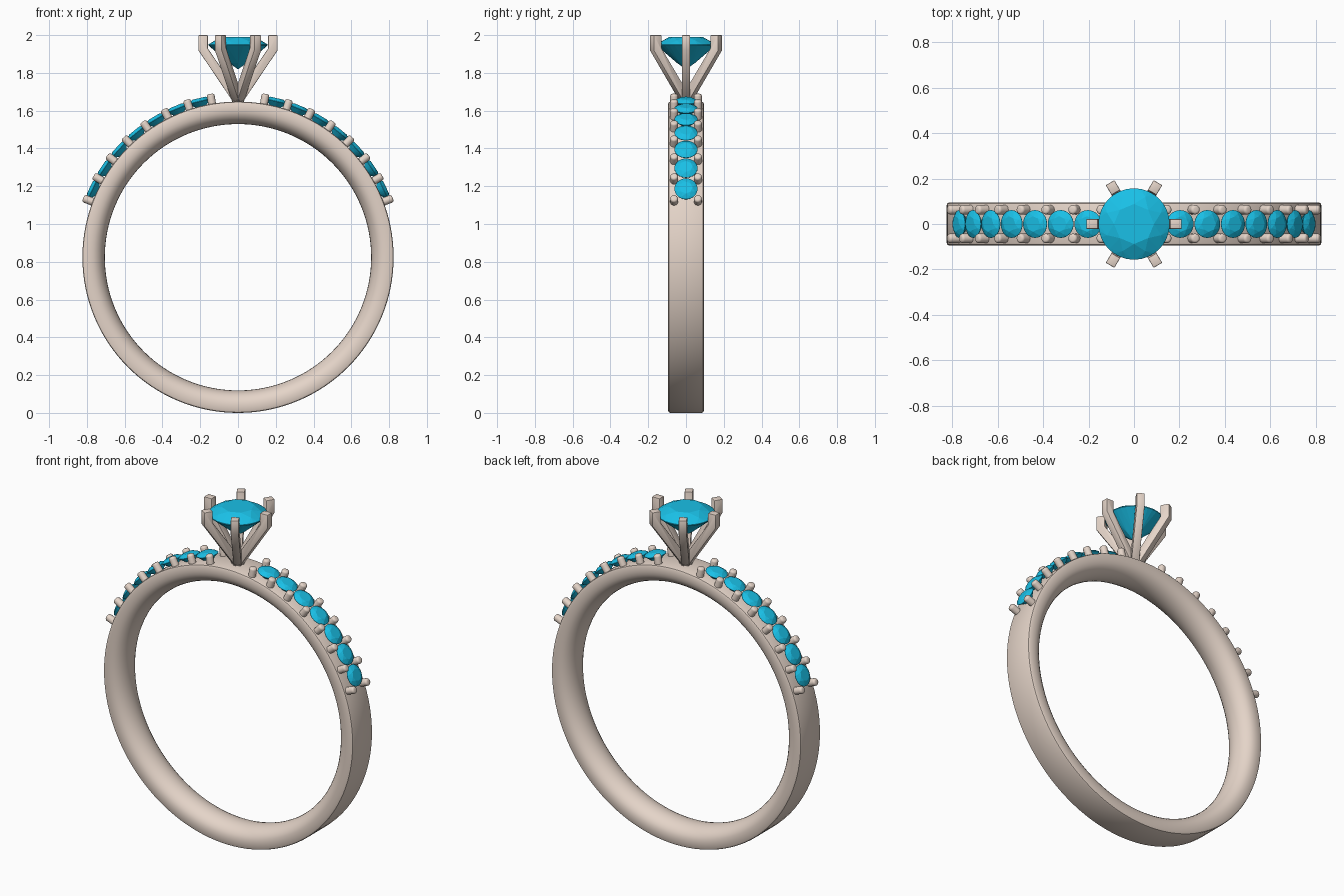
import bpy, bmesh
from math import sin, cos, pi, radians
from mathutils import Matrix, Vector

if "Cube" in bpy.data.objects:
    bpy.data.objects.remove(bpy.data.objects["Cube"])

CZ, R = 0.824, 0.824          # ring centre height, outer radius


def material(name, colour):
    m = bpy.data.materials.new(name)
    m.diffuse_color = colour
    m.use_nodes = True
    m.node_tree.nodes["Principled BSDF"].inputs["Base Color"].default_value = m.diffuse_color
    return m


METAL = material("rose_metal", (0.78, 0.66, 0.58, 1))
GEM = material("blue_gem", (0.01, 0.53, 0.80, 1))


def finish(bm, name, mat, smooth=None):
    bmesh.ops.recalc_face_normals(bm, faces=bm.faces)
    me = bpy.data.meshes.new(name)
    bm.to_mesh(me)
    bm.free()
    me.materials.append(mat)
    ob = bpy.data.objects.new(name, me)
    bpy.context.collection.objects.link(ob)
    if smooth:
        bpy.ops.object.select_all(action='DESELECT')
        ob.select_set(True)
        bpy.context.view_layer.objects.active = ob
        bpy.ops.object.shade_smooth_by_angle(angle=radians(smooth))
    return ob


def radial(angle, r, y=0.0):
    """Frame on the band: local z points outward, angle measured from the top."""
    return (Matrix.Translation((0, 0, CZ)) @ Matrix.Rotation(angle, 4, 'Y')
            @ Matrix.Translation((0, y, r)))


def gem(name, radius, crown, depth, matrix):
    """Round brilliant cut as a hull of facet rings, girdle at local z = 0."""
    bm = bmesh.new()
    rings = [(8, 0.56, crown, 0), (8, 0.82, crown * 0.52, pi / 8),
             (32, 1.0, 0.0, 0), (32, 1.0, -depth * 0.04, 0)]
    for n, r, z, off in rings:
        for i in range(n):
            a = 2 * pi * i / n + off
            bm.verts.new((radius * r * cos(a), radius * r * sin(a), z))
    for i in range(8):
        a = 2 * pi * i / 8
        bm.verts.new((radius * 0.3 * cos(a), radius * 0.3 * sin(a), -depth * 0.75))
    bm.verts.new((0, 0, -depth))
    bmesh.ops.convex_hull(bm, input=bm.verts[:])
    bmesh.ops.dissolve_limit(bm, angle_limit=radians(0.5), verts=bm.verts[:], edges=bm.edges[:])
    bm.transform(matrix)
    return finish(bm, name, GEM)


# Band: flat outside, comfort-fit curved inside, lathed around y
half = [(0.0, R), (0.084, R), (0.091, R - 0.003), (0.095, R - 0.011), (0.095, 0.782)]
half += [(0.095 * cos(t), 0.782 - 0.077 * sin(t)) for t in (pi / 2 * k / 7 for k in range(1, 8))]
profile = half[:-1] + [(0.0, 0.705)] + [(-y, r) for y, r in reversed(half[1:-1])]
bm = bmesh.new()
N = 128
rows = [[bm.verts.new((r * sin(2 * pi * i / N), y, CZ + r * cos(2 * pi * i / N)))
         for y, r in profile] for i in range(N)]
P = len(profile)
for i in range(N):
    a, b = rows[i], rows[(i + 1) % N]
    for j in range(P):
        k = (j + 1) % P
        bm.faces.new((a[j], a[k], b[k], b[j]))
finish(bm, "band", METAL, 35)

# Centre stone
gem("centre_stone", 0.157, 0.04, 0.132, Matrix.Translation((0, 0, 1.951)))

# Six bent claws of the centre setting
claw = [(0.0, 1.635), (0.025, 1.645), (0.210, 1.92), (0.210, 2.0),
        (0.160, 2.0), (0.160, 1.93), (0.0, 1.695)]
for n in range(6):
    bm = bmesh.new()
    f = bm.faces.new([bm.verts.new((x, -0.022, z)) for x, z in claw])
    ext = bmesh.ops.extrude_face_region(bm, geom=[f])
    bmesh.ops.translate(bm, vec=Vector((0, 0.044, 0)),
                        verts=[g for g in ext['geom'] if isinstance(g, bmesh.types.BMVert)])
    bmesh.ops.recalc_face_normals(bm, faces=bm.faces)
    bmesh.ops.bevel(bm, geom=[e for e in bm.edges if e.calc_face_angle(0) > radians(60)],
                    offset=0.004, segments=2, profile=0.5, affect='EDGES')
    bm.transform(Matrix.Rotation(n * pi / 3, 4, 'Z'))
    finish(bm, f"centre_claw_{n + 1}", METAL, 35)

# Shoulder stones and the round-tipped prongs between them
STEP = radians(8.5)
for side, label in ((1, "right"), (-1, "left")):
    for n in range(7):
        gem(f"{label}_shoulder_stone_{n + 1}", 0.061, 0.016, 0.05,
            radial(side * (radians(13.8) + n * STEP), 0.851))
    for n in range(8):
        for y in (-0.063, 0.063):
            bm = bmesh.new()
            bmesh.ops.create_cone(bm, cap_ends=True, segments=16, radius1=0.021,
                                  radius2=0.021, depth=0.08)
            rim = [e for e in bm.edges if all(v.co.z > 0 for v in e.verts)]
            bmesh.ops.bevel(bm, geom=rim, offset=0.012, segments=4, profile=0.5, affect='EDGES')
            bm.transform(radial(side * (radians(9.6) + n * STEP), 0.837, y))
            finish(bm, f"{label}_prong_{n + 1}_{'front' if y < 0 else 'back'}", METAL, 35)
